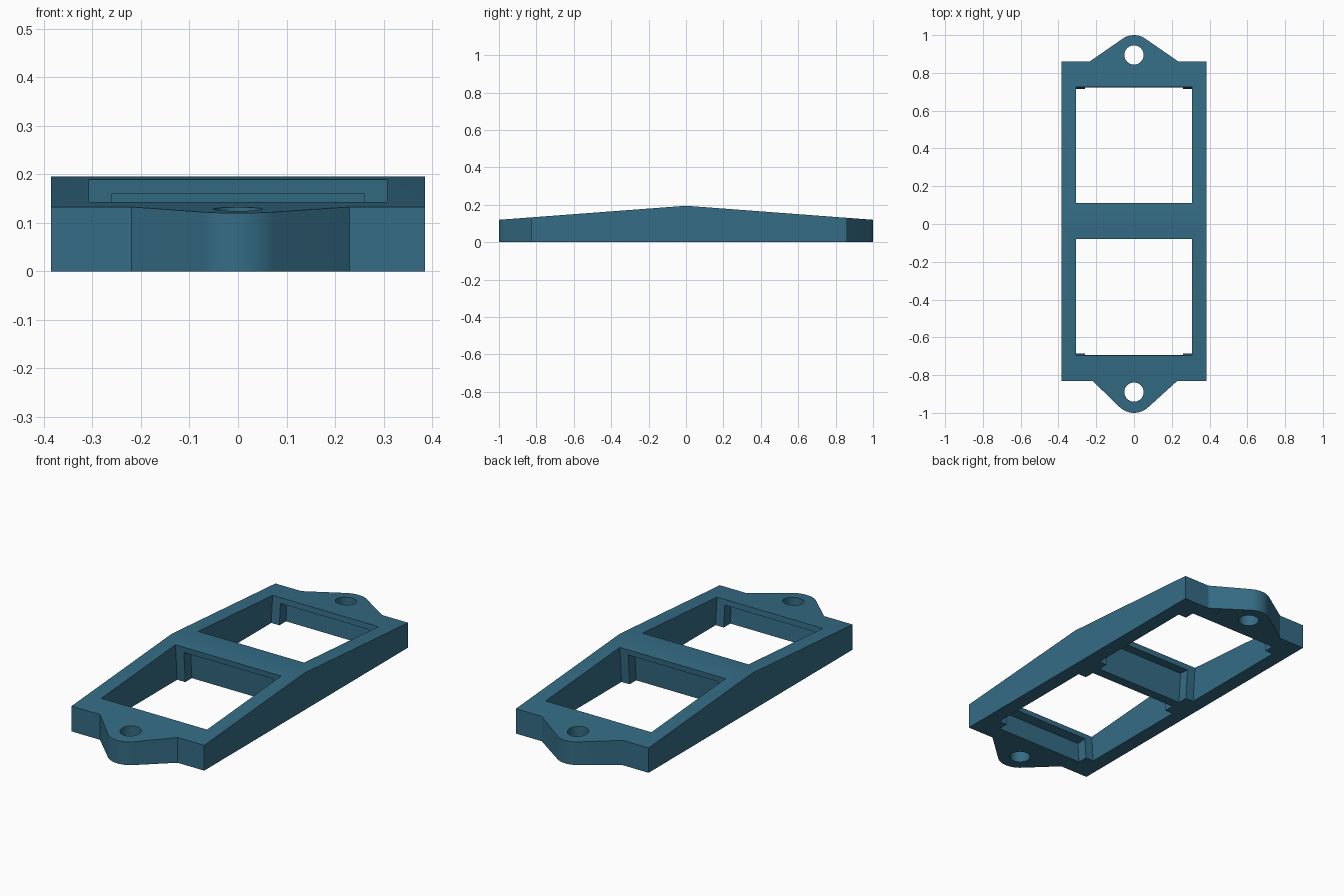
import bpy, bmesh, math
from mathutils import Matrix, Vector

if "Cube" in bpy.data.objects:
    bpy.data.objects.remove(bpy.data.objects["Cube"])

RIDGE, SLOPE = 0.195, 0.075
TILT = math.atan(SLOPE)

blue = bpy.data.materials.new("steel blue")
blue.diffuse_color = (0.035, 0.15, 0.235, 1)
blue.use_nodes = True
blue.node_tree.nodes["Principled BSDF"].inputs["Base Color"].default_value = blue.diffuse_color


def prism(name, points, depth, direction):
    """Extrude a closed outline of 3D points along an axis."""
    bm = bmesh.new()
    face = bm.faces.new([bm.verts.new(p) for p in points])
    ext = bmesh.ops.extrude_face_region(bm, geom=[face])
    verts = [v for v in ext["geom"] if isinstance(v, bmesh.types.BMVert)]
    bmesh.ops.translate(bm, verts=verts, vec=Vector(direction) * depth)
    bmesh.ops.recalc_face_normals(bm, faces=bm.faces)
    mesh = bpy.data.meshes.new(name)
    bm.to_mesh(mesh)
    bm.free()
    mesh.materials.append(blue)
    obj = bpy.data.objects.new(name, mesh)
    bpy.context.collection.objects.link(obj)
    return obj


def tab(sign, x0, x1, base_y, centre_y, radius):
    """Tab outline: two straight flanks tangent to a rounded tip."""
    def tangent(bx):
        dx, dy = bx, base_y - centre_y      # both measured toward the tip
        return math.atan2(dy, dx), math.acos(radius / math.hypot(dx, dy))
    b, k = tangent(x1)
    start = b + k
    b, k = tangent(x0)
    end = b - k
    if end < start:
        end += 2 * math.pi
    pts = [(x1, base_y)]
    for i in range(17):
        t = start + (end - start) * i / 16
        pts.append((radius * math.cos(t), centre_y + radius * math.sin(t)))
    pts.append((x0, base_y))
    return [(x, sign * y) for x, y in pts]


def carve(target, cutter, operation="DIFFERENCE"):
    mod = target.modifiers.new("cut", "BOOLEAN")
    mod.operation, mod.solver, mod.object = operation, "EXACT", cutter
    bpy.context.view_layer.objects.active = target
    bpy.ops.object.modifier_apply(modifier=mod.name)
    bpy.data.objects.remove(cutter)


# Flat outline of the frame with a rounded mounting tab at each end
outline = [(0.385, -0.83), (0.385, 0.86)]
outline += tab(1, -0.235, 0.235, 0.86, 0.895, 0.105)
outline += [(-0.385, 0.86), (-0.385, -0.83)]
outline += tab(-1, -0.22, 0.23, 0.83, 0.89, 0.11)[::-1]
frame = prism("switch_frame", [(x, y, 0) for x, y in outline], 0.3, (0, 0, 1))

# Roof-shaped top, highest across the middle
edge = RIDGE - 1.1 * SLOPE
roof = prism("roof_cutter", [(-0.6, -1.1, -0.1), (-0.6, 1.1, -0.1), (-0.6, 1.1, edge),
                             (-0.6, 0, RIDGE), (-0.6, -1.1, edge)], 1.2, (1, 0, 0))
carve(frame, roof, "INTERSECT")


def box(name, hx, hy, z0, z1, placement):
    pts = [(-hx, -hy, z0), (hx, -hy, z0), (hx, hy, z0), (-hx, hy, z0)]
    obj = prism(name, pts, z1 - z0, (0, 0, 1))
    obj.data.transform(placement)
    return obj


# Two windows square to the sloping top, with clip recesses under the end lips
for centre, angle in ((-0.3875, TILT), (0.4175, -TILT)):
    place = (Matrix.Translation((0, centre, RIDGE - SLOPE * abs(centre)))
             @ Matrix.Rotation(angle, 4, "X"))
    carve(frame, box("window_cutter", 0.307, 0.3085, -0.4, 0.1, place))
    carve(frame, box("recess_cutter", 0.26, 0.363, -0.4, -0.029, place))

# Screw holes
for y in (-0.89, 0.895):
    ring = [(0.051 * math.cos(math.tau * i / 32), y + 0.051 * math.sin(math.tau * i / 32), -0.1)
            for i in range(32)]
    carve(frame, prism("hole_cutter", ring, 0.5, (0, 0, 1)))

bpy.ops.object.select_all(action="DESELECT")
frame.select_set(True)
bpy.context.view_layer.objects.active = frame
bpy.ops.object.shade_smooth_by_angle(angle=math.radians(25))
